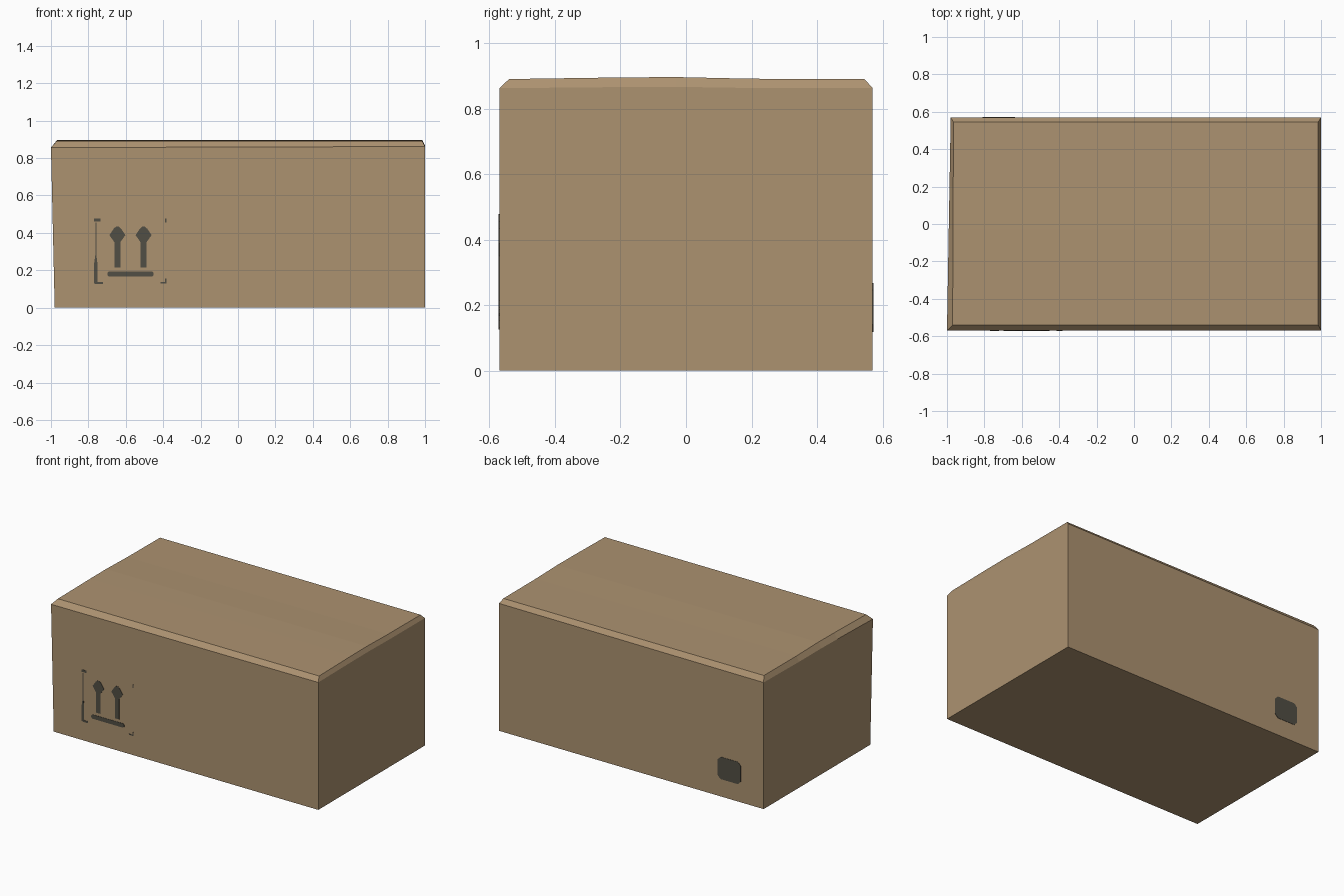
import bpy, bmesh

if "Cube" in bpy.data.objects:
    bpy.data.objects.remove(bpy.data.objects["Cube"])

def material(name, rgb):
    m = bpy.data.materials.new(name)
    m.diffuse_color = (*rgb, 1)
    m.use_nodes = True
    m.node_tree.nodes["Principled BSDF"].inputs["Base Color"].default_value = m.diffuse_color
    return m

cardboard = material("cardboard brown", (0.415, 0.288, 0.163))
ink = material("dark print", (0.083, 0.077, 0.058))

def finish(bm, name, mat):
    bmesh.ops.recalc_face_normals(bm, faces=bm.faces[:])
    me = bpy.data.meshes.new(name)
    bm.to_mesh(me)
    bm.free()
    me.materials.append(mat)
    ob = bpy.data.objects.new(name, me)
    bpy.context.collection.objects.link(ob)
    return ob

# Carton: end profiles with a slightly crowned, chamfered top
# station: y at side, y at top, crown height
stations = [(-.57, -.54, 0), (-.2, -.2, .005), (-.03, -.03, .006), (.2, .2, .001), (.57, .545, 0)]
bm = bmesh.new()
ends = []
for side in (-1, 1):
    cols = []
    for y, yt, crown in stations:
        t = (y + .57) / 1.14
        if side < 0:   # left end leans out towards the front top corner
            xb, xs, xt = -.98, -1 + .02 * t, -.97 + .005 * t
            zs = .856
        else:
            xb, xs, xt, zs = 1, 1, .985, .862
        cols.append([bm.verts.new(p) for p in
                     ((xb, y, 0), (xs, y, zs + crown * .7), (xt, yt, .89 + crown))])
    ends.append(cols)
L, R = ends
for cols in ends:                      # left and right walls with chamfers
    for a, b in zip(cols, cols[1:]):
        for k in (0, 1):
            bm.faces.new((a[k], b[k], b[k + 1], a[k + 1]))
for j in (0, -1):                      # front and back walls with chamfers
    for k in (0, 1):
        bm.faces.new((L[j][k], R[j][k], R[j][k + 1], L[j][k + 1]))
for j in range(len(stations) - 1):     # top and bottom strips
    for k in (0, 2):
        bm.faces.new((L[j][k], R[j][k], R[j + 1][k], L[j + 1][k]))
finish(bm, "carton", cardboard)

# Printed marks: thin plates on the front (-y) or back (+y) wall
def plate(name, pts, sign=-1):
    bm = bmesh.new()
    f = bm.faces.new([bm.verts.new((x, sign * .569, z)) for x, z in pts])
    r = bmesh.ops.extrude_face_region(bm, geom=[f])
    vs = [v for v in r["geom"] if isinstance(v, bmesh.types.BMVert)]
    bmesh.ops.translate(bm, verts=vs, vec=(0, sign * .003, 0))
    return finish(bm, name, ink)

def chamfered(x0, x1, z0, z1, c):
    return [(x0 + c, z0), (x1 - c, z0), (x1, z0 + c), (x1, z1 - c),
            (x1 - c, z1), (x0 + c, z1), (x0, z1 - c), (x0, z0 + c)]

# This-way-up arrows and their bar
half = [(.016, .214), (.016, .35), (.03, .37), (.043, .388), (.02, .422), (.008, .433)]
for side, cx in (("left", -.645), ("right", -.505)):
    plate(side + "_arrow", [(cx + x, z) for x, z in half] +
          [(cx - x, z) for x, z in reversed(half)])
plate("arrow_bar", chamfered(-.698, -.452, .166, .194, .008))

# Worn frame around the arrows
plate("frame_left", [(-.769, .13), (-.752, .13), (-.752, .24), (-.757, .28),
                     (-.757, .455), (-.763, .455), (-.763, .28), (-.769, .24)])
for name, x0, x1, z0, z1 in (("top_left", -.769, -.735, .462, .478),
                             ("bottom_left", -.765, -.722, .126, .138),
                             ("bottom_right", -.415, -.383, .13, .137),
                             ("bottom_right_tick", -.389, -.383, .137, .155),
                             ("top_right", -.39, -.383, .455, .477)):
    plate("frame_" + name, [(x0, z0), (x1, z0), (x1, z1), (x0, z1)])

# Small label on the back
plate("back_label", chamfered(-.81, -.637, .118, .268, .022), 1)
